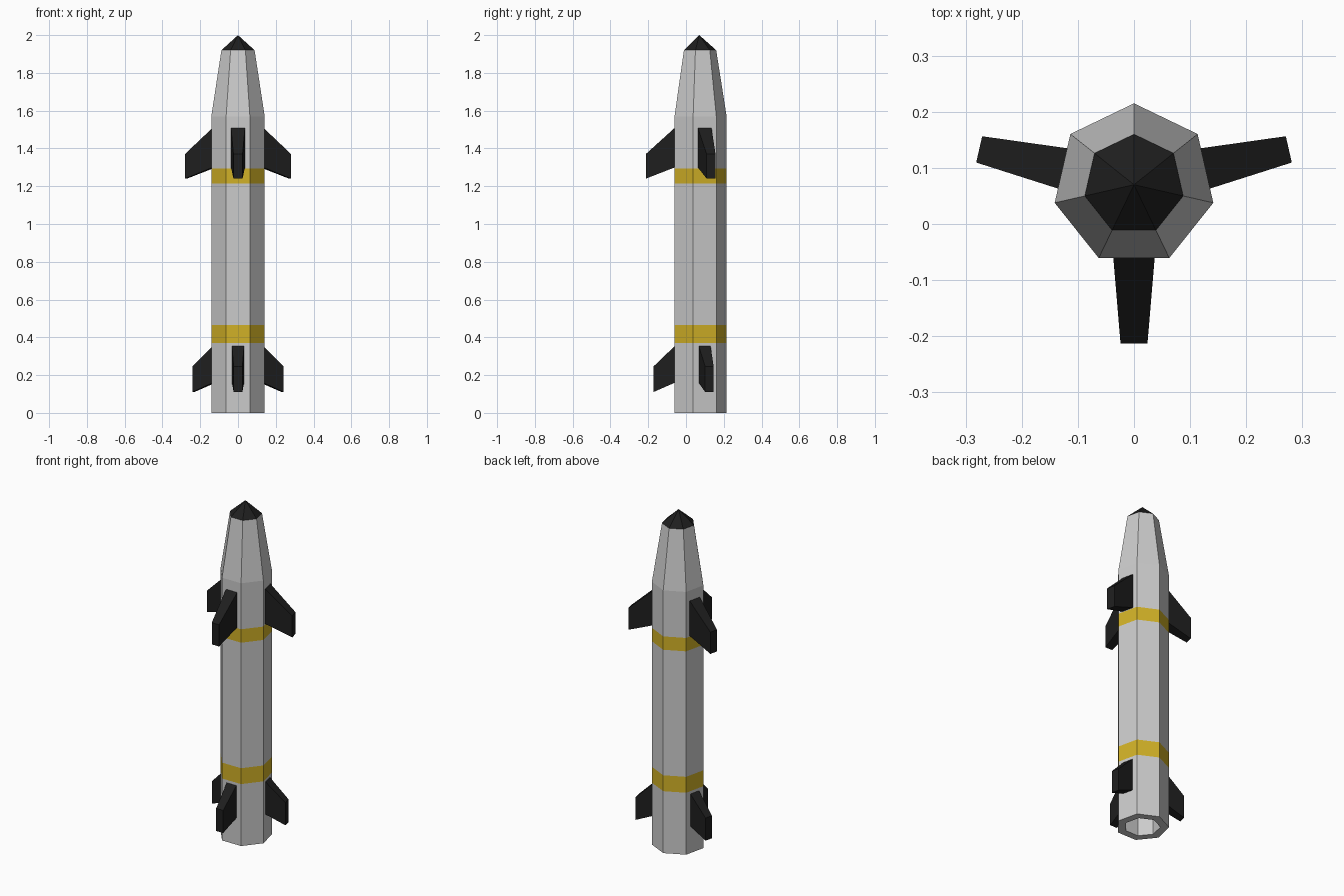
import bpy, bmesh, math
from mathutils import Matrix, Vector

cube = bpy.data.objects.get("Cube")
if cube:
    bpy.data.objects.remove(cube, do_unlink=True)

SIDES = 7
AXIS = Vector((0, 0.07, 0))          # body axis position
RADIUS = 0.145
APOTHEM = RADIUS * math.cos(math.pi / SIDES)


def material(name, rgb):
    m = bpy.data.materials.new(name)
    m.use_nodes = True
    m.diffuse_color = (*rgb, 1)
    m.node_tree.nodes["Principled BSDF"].inputs["Base Color"].default_value = (*rgb, 1)
    return m


grey = material("light grey", (0.6, 0.6, 0.6))
yellow = material("band yellow", (0.64, 0.44, 0.02))
black = material("matte black", (0.013, 0.013, 0.013))


def finish(name, bm, *mats):
    bmesh.ops.recalc_face_normals(bm, faces=bm.faces[:])
    mesh = bpy.data.meshes.new(name)
    bm.to_mesh(mesh)
    bm.free()
    for m in mats:
        mesh.materials.append(m)
    obj = bpy.data.objects.new(name, mesh)
    bpy.context.collection.objects.link(obj)
    return obj


def ring(bm, r, z):
    verts = []
    for i in range(SIDES):
        a = math.pi / 2 + i * math.tau / SIDES
        verts.append(bm.verts.new(AXIS + Vector((r * math.cos(a), r * math.sin(a), z))))
    return verts


def lathe(name, profile, mats, slots=()):
    """Seven-sided solid from (radius, z) steps, capped at both ends."""
    bm = bmesh.new()
    rings = [ring(bm, r, z) for r, z in profile]
    for k, (a, b) in enumerate(zip(rings, rings[1:])):
        for i in range(SIDES):
            j = (i + 1) % SIDES
            f = bm.faces.new((a[i], a[j], b[j], b[i]))
            f.material_index = 1 if k in slots else 0
    bm.faces.new(rings[0])
    bm.faces.new(rings[-1])
    bmesh.ops.remove_doubles(bm, verts=bm.verts[:], dist=1e-5)
    return finish(name, bm, *mats)


# Hull: hollow tail, straight tube with two painted bands, tapered shoulder
hull = [(0.098, 0.2), (0.098, 0), (RADIUS, 0), (RADIUS, 0.37), (RADIUS, 0.465),
        (RADIUS, 1.215), (RADIUS, 1.295), (RADIUS, 1.57), (0.09, 1.92)]
lathe("hull", hull, (grey, yellow), slots=(3, 5))

# Pointed nose cap
bm = bmesh.new()
base = ring(bm, 0.09, 1.92)
tip = bm.verts.new(AXIS + Vector((0, 0, 2)))
for i in range(SIDES):
    bm.faces.new((base[i], base[(i + 1) % SIDES], tip))
bm.faces.new(base)
finish("nose_cap", bm, black)


def fin(name, angle, reach, root, end, root_half, end_half):
    """Swept, tapered fin pointing outward from a flat side of the hull."""
    bm = bmesh.new()
    loops = []
    for d, (low, high), w in ((APOTHEM - 0.002, root, root_half), (reach, end, end_half)):
        loops.append([bm.verts.new((d, s * w, z))
                      for s, z in ((-1, low), (1, low), (1, high), (-1, high))])
    a, b = loops
    for i in range(4):
        j = (i + 1) % 4
        bm.faces.new((a[i], a[j], b[j], b[i]))
    bm.faces.new(a)
    bm.faces.new(b)
    bm.transform(Matrix.Translation(AXIS) @ Matrix.Rotation(angle, 4, "Z"))
    finish(name, bm, black)


# Three fins in each set: front, left and right
front = -math.pi / 2
step = 2 * math.tau / SIDES
for side, angle in (("front", front), ("left", front + step), ("right", front - step)):
    fin("upper_fin_" + side, angle, 0.283, (1.3, 1.51), (1.24, 1.37), 0.037, 0.024)
    fin("lower_fin_" + side, angle, 0.243, (0.16, 0.355), (0.11, 0.245), 0.032, 0.023)
